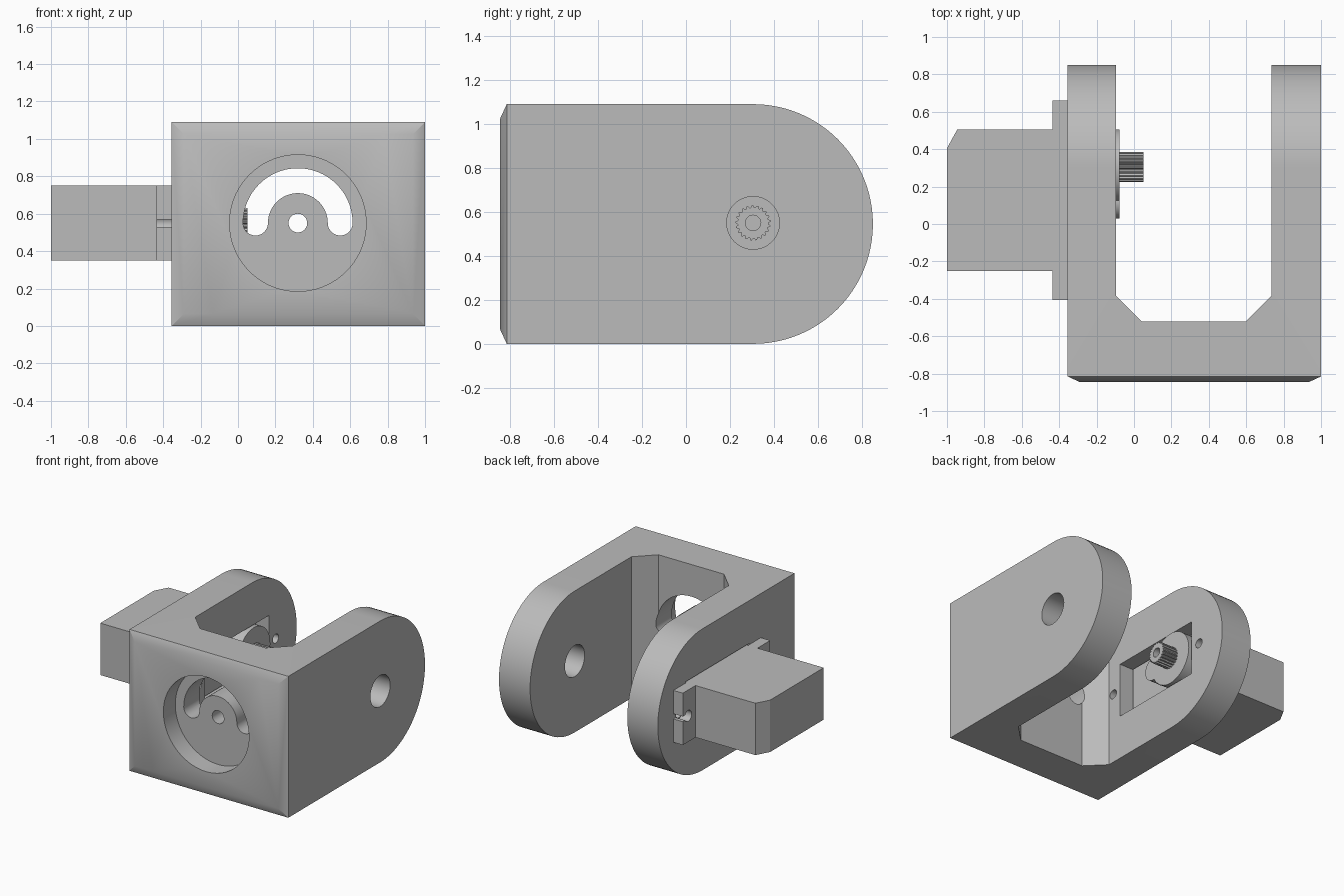
import bpy, bmesh
from math import sin, cos, pi, radians

cube = bpy.data.objects.get("Cube")
if cube:
    bpy.data.objects.remove(cube, do_unlink=True)

grey = bpy.data.materials.new("plain grey")
grey.use_nodes = True
COLOUR = (0.5, 0.5, 0.5, 1)
grey.diffuse_color = COLOUR
grey.node_tree.nodes["Principled BSDF"].inputs["Base Color"].default_value = COLOUR

MAP = {"x": lambda a, b, d: (d, a, b),
       "y": lambda a, b, d: (a, d, b),
       "z": lambda a, b, d: (a, b, d)}


def prism(name, pts, axis, lo, hi):
    """Extrude a 2D outline along an axis from lo to hi."""
    bm = bmesh.new()
    face = bm.faces.new([bm.verts.new(MAP[axis](a, b, lo)) for a, b in pts])
    out = bmesh.ops.extrude_face_region(bm, geom=[face])
    verts = [v for v in out["geom"] if isinstance(v, bmesh.types.BMVert)]
    bmesh.ops.translate(bm, verts=verts, vec=MAP[axis](0, 0, hi - lo))
    bmesh.ops.recalc_face_normals(bm, faces=bm.faces[:])
    mesh = bpy.data.meshes.new(name)
    bm.to_mesh(mesh)
    bm.free()
    mesh.materials.append(grey)
    ob = bpy.data.objects.new(name, mesh)
    bpy.context.collection.objects.link(ob)
    return ob


def arc(ca, cb, r, start, end, n):
    """Arc points in degrees, without the end point."""
    step = radians(end - start) / n
    return [(ca + r * cos(radians(start) + i * step),
             cb + r * sin(radians(start) + i * step)) for i in range(n)]


def circle(ca, cb, r, n=48):
    return arc(ca, cb, r, 0, 360, n)


def rect(a0, a1, b0, b1):
    return [(a0, b0), (a1, b0), (a1, b1), (a0, b1)]


def select(ob):
    bpy.ops.object.select_all(action="DESELECT")
    ob.select_set(True)
    bpy.context.view_layer.objects.active = ob


def combine(ob, tool, operation="DIFFERENCE"):
    select(ob)
    mod = ob.modifiers.new("combine", "BOOLEAN")
    mod.operation = operation
    mod.solver = "EXACT"
    mod.object = tool
    bpy.ops.object.modifier_apply(modifier=mod.name)
    bpy.data.objects.remove(tool, do_unlink=True)


# Main dimensions
LEFT, RIGHT, FRONT, BACK, TOP = 1.0, -0.355, -0.845, 0.85, 1.09
MID = 0.55                 # height of the shaft line
SHAFT = 0.305              # y of the shaft
ARM_IN, ARM_OUT = -0.095, 0.735
WALL = -0.52
SCREWS = (-0.34, 0.595)

# Bracket: U outline from above, trimmed by the rounded side outline
bracket = prism("bracket", [
    (RIGHT, BACK), (RIGHT, FRONT + 0.03), (RIGHT + 0.065, FRONT),
    (LEFT - 0.065, FRONT), (LEFT, FRONT + 0.03), (LEFT, BACK),
    (ARM_OUT, BACK), (ARM_OUT, WALL + 0.135), (ARM_OUT - 0.135, WALL),
    (ARM_IN + 0.135, WALL), (ARM_IN, WALL + 0.135), (ARM_IN, BACK)], "z", -0.1, TOP + 0.1)
R = TOP / 2
side = [(FRONT, TOP - 0.065), (FRONT, 0.065), (FRONT + 0.03, 0)]
side += arc(SHAFT, R, R, -90, 90, 48) + [(SHAFT, TOP), (FRONT + 0.03, TOP)]
combine(bracket, prism("side_trim", side, "x", -0.6, 1.2), "INTERSECT")

# Round recess, curved slot and centre hole in the front wall
cx, ro, ri = 0.32, 0.293, 0.16
rm, rc = (ro + ri) / 2, (ro - ri) / 2
slot = (arc(cx, MID, ro, 0, 180, 40) + arc(cx - rm, MID, rc, 180, 360, 20)
        + arc(cx, MID, ri, 180, 0, 32) + arc(cx + rm, MID, rc, 180, 360, 20))
combine(bracket, prism("recess", circle(cx, MID, 0.365, 72), "y", -1, -0.70))
combine(bracket, prism("slot", slot, "y", -0.8, -0.4))
combine(bracket, prism("centre_hole", circle(cx, MID, 0.05, 32), "y", -0.8, -0.4))

# Pivot hole, motor window and screw holes in the arms
combine(bracket, prism("pivot_hole", circle(SHAFT, MID, 0.12), "x", 0.6, 1.1))
combine(bracket, prism("window", rect(-0.265, 0.515, 0.34, 0.76), "x", -0.5, 0))
for y in SCREWS:
    combine(bracket, prism("screw_hole", circle(y, MID, 0.035, 24), "x", -0.5, 0))

# Motor body with one chamfered end
motor_body = prism("motor_body", [
    (-1, -0.25), (-0.2, -0.25), (-0.2, 0.505), (-0.945, 0.505), (-1, 0.405)],
    "z", 0.35, 0.75)

# Mounting flange with open keyhole slots
flange = prism("mounting_flange", rect(-0.405, 0.66, 0.35, 0.75), "x", -0.435, RIGHT)
for y, end in zip(SCREWS, (-0.5, 0.75)):
    combine(flange, prism("flange_hole", circle(y, MID, 0.042, 24), "x", -0.6, -0.2))
    combine(flange, prism("flange_slot", rect(min(y, end), max(y, end), 0.53, 0.57),
                          "x", -0.6, -0.2))
combine(motor_body, flange, "UNION")

# Gearbox bosses
gear_boss = prism("gear_boss", circle(SHAFT, MID, 0.2), "x", -0.21, -0.078)
small_boss = prism("small_boss", circle(0.12, MID, 0.09, 32), "x", -0.21, -0.078)
combine(gear_boss, small_boss, "UNION")

# Toothed output shaft with a screw bore
TEETH = 21
teeth = []
for i in range(TEETH):
    for k, r in ((0, 0.07), (0.25, 0.08), (0.5, 0.08), (0.75, 0.07)):
        t = 2 * pi * (i + k) / TEETH
        teeth.append((SHAFT + r * cos(t), MID + r * sin(t)))
shaft = prism("output_shaft", teeth, "x", -0.09, 0.05)
combine(shaft, prism("bore", circle(SHAFT, MID, 0.035, 24), "x", -0.05, 0.2))

# Smooth curves, keep edges crisp
for ob in (bracket, motor_body, gear_boss, shaft):
    select(ob)
    bpy.ops.object.shade_smooth_by_angle(angle=radians(25))
